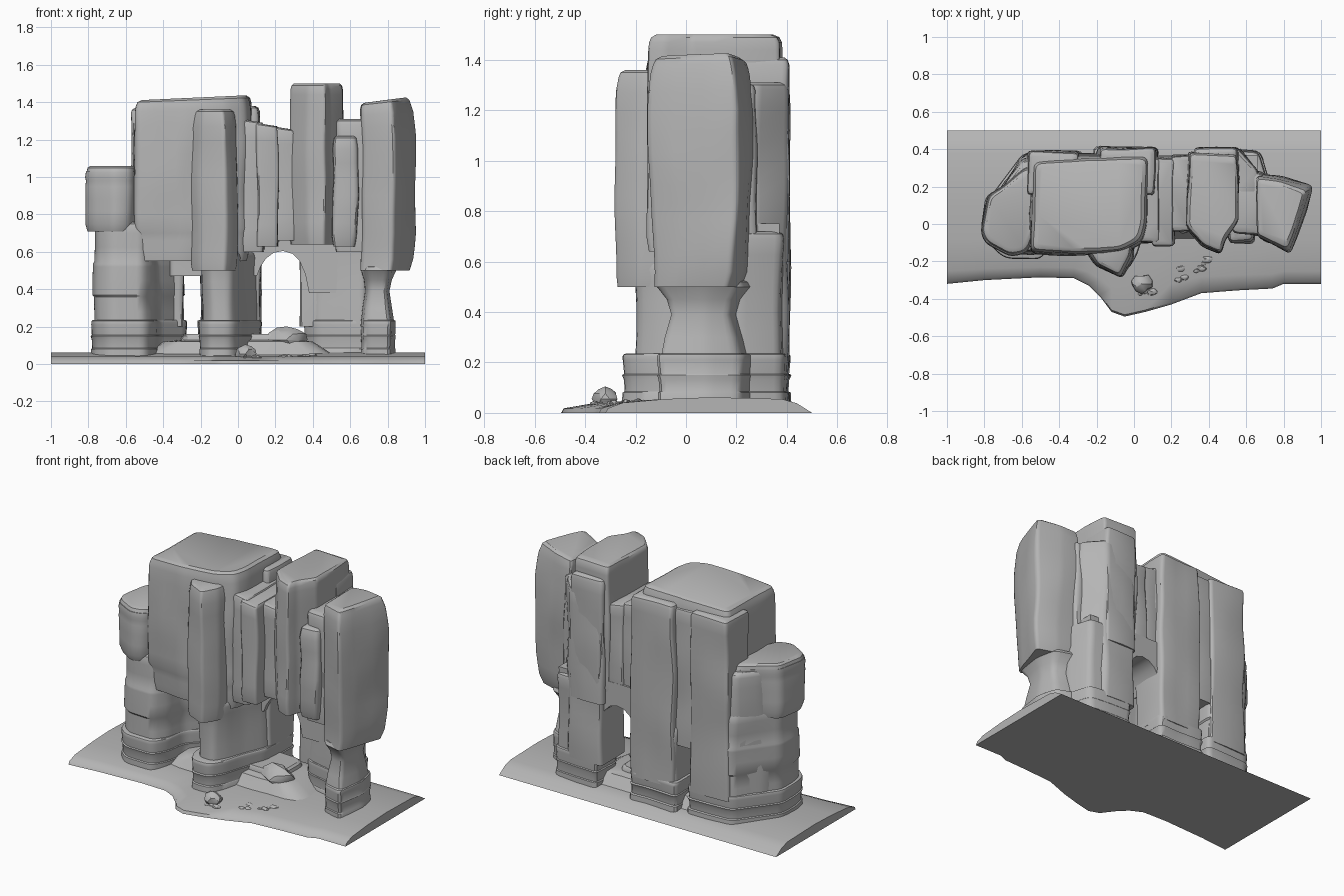
import bpy, bmesh, math, random
from mathutils import Vector, noise

random.seed(4)
if "Cube" in bpy.data.objects:
    bpy.data.objects.remove(bpy.data.objects["Cube"])

stone = bpy.data.materials.new("grey stone")
stone.use_nodes = True
GREY = (0.46, 0.46, 0.46, 1)
stone.diffuse_color = GREY
bsdf = stone.node_tree.nodes["Principled BSDF"]
bsdf.inputs["Base Color"].default_value = GREY
bsdf.inputs["Roughness"].default_value = 0.9


def finish(name, bm, angle=35):
    bmesh.ops.recalc_face_normals(bm, faces=bm.faces)
    mesh = bpy.data.meshes.new(name)
    bm.to_mesh(mesh)
    bm.free()
    mesh.materials.append(stone)
    ob = bpy.data.objects.new(name, mesh)
    bpy.context.collection.objects.link(ob)
    bpy.ops.object.select_all(action="DESELECT")
    bpy.context.view_layer.objects.active = ob
    ob.select_set(True)
    bpy.ops.object.shade_smooth_by_angle(angle=math.radians(angle))


def rounded(poly, radius):
    """Round the corners of a footprint and split its long sides."""
    pts = [Vector(p) for p in poly]
    out = []
    for i, p in enumerate(pts):
        a, b = pts[i - 1] - p, pts[(i + 1) % len(pts)] - p
        a = p + a.normalized() * min(radius, a.length * 0.4)
        b = p + b.normalized() * min(radius, b.length * 0.4)
        for t in (0, 0.33, 0.67, 1):
            out.append(a * (1 - t) ** 2 + p * 2 * t * (1 - t) + b * t * t)
    split = []
    for i, p in enumerate(out):
        q = out[(i + 1) % len(out)]
        n = max(1, int((q - p).length / 0.08))
        split += [p.lerp(q, k / n) for k in range(n)]
    return split


def rock(name, poly, levels, radius=0.035, rough=0.014, tilt=(0, 0), edge=0.03):
    """Loft a footprint through (z, scale, dx, dy) levels with a worn top edge."""
    ring = rounded(poly, radius)
    mid = sum(ring, Vector((0, 0))) / len(ring)
    size = sum((p - mid).length for p in ring) / len(ring)
    levels = [Vector(tuple(l) + (0,) * (4 - len(l))) for l in levels]
    top = levels.pop()
    for drop, inset in ((1, 0), (0.35, 0.25), (0, 0.9)):
        l = top.copy()
        l[0] -= edge * drop
        l[1] *= 1 - edge * inset / size
        levels.append(l)
    steps = [levels[0]]
    for a, b in zip(levels, levels[1:]):
        n = max(1, int((b[0] - a[0]) / 0.06))
        steps += [a.lerp(b, k / n) for k in range(1, n + 1)]
    seed = Vector((len(name), ord(name[0]) * 0.37, ord(name[-1]) * 0.21))
    z0, z1 = steps[0][0], steps[-1][0]
    bm = bmesh.new()
    rings = []
    for z, s, dx, dy in steps:
        row = []
        for p in ring:
            d = p - mid
            f = ((z - z0) / (z1 - z0)) ** 4
            co = Vector((mid.x + d.x * s + dx, mid.y + d.y * s + dy,
                         z + f * (d.x * tilt[0] + d.y * tilt[1])))
            w = noise.noise_vector(Vector((co.x * 5, co.y * 5, co.z * 3)) + seed) * rough
            row.append(bm.verts.new(co + Vector((w.x, w.y, 0))))
        rings.append(row)
    for lo, hi in zip(rings, rings[1:]):
        for i in range(len(ring)):
            j = (i + 1) % len(ring)
            bm.faces.new((lo[i], lo[j], hi[j], hi[i]))
    bm.faces.new(rings[0][::-1])
    bm.faces.new(rings[-1])
    finish(name, bm)


def box(x0, x1, y0, y1):
    return [(x0, y0), (x1, y0), (x1, y1), (x0, y1)]


def wall(name, profile, y0, y1):
    """Extrude an upright x-z profile from front to back."""
    bm = bmesh.new()
    face = bm.faces.new([bm.verts.new((x, y0, z)) for x, z in profile])
    moved = bmesh.ops.extrude_face_region(bm, geom=[face])["geom"]
    bmesh.ops.translate(bm, vec=(0, y1 - y0, 0),
                        verts=[g for g in moved if isinstance(g, bmesh.types.BMVert)])
    finish(name, bm, 40)


def boulder(name, center, size):
    bm = bmesh.new()
    bmesh.ops.create_icosphere(bm, subdivisions=2, radius=1)
    for v in bm.verts:
        v.co *= 1 + 0.35 * noise.noise(v.co * 1.3 + Vector(center) * 9)
        v.co = Vector(center) + Vector([a * b for a, b in zip(v.co, size)])
    finish(name, bm, 25)


# Ground slab: wavy front edge, gently raised middle, sloping back edge
front = [(-1, -.32), (-.8, -.3), (-.5, -.285), (-.32, -.29), (-.24, -.33), (-.18, -.39),
         (-.12, -.47), (-.05, -.495), (.06, -.47), (.2, -.43), (.36, -.37), (.55, -.355),
         (.74, -.345), (.8, -.32), (1, -.32)]
bm = bmesh.new()
rows = []
for x, y in front:
    section = [(y, 0), (y + .01, .018), (y * .6 - .06, .04), (-.08, .055),
               (.1, .062), (.38, .055), (.44, .038), (.5, 0)]
    rows.append([bm.verts.new((x, v, z)) for v, z in section])
for a, b in zip(rows, rows[1:]):
    for i in range(len(a)):
        j = (i + 1) % len(a)
        bm.faces.new((a[i], b[i], b[j], a[j]))
bm.faces.new(rows[0])
bm.faces.new(rows[-1])
finish("ground_slab", bm, 50)
rock("ground_mound", box(-.5, .5, -.08, .36),
     [(.03, 1.08), (.07, .95), (.12, .8), (.16, .6)], radius=.12)

# Legs, each on a layered foot
left_leg = [(-.77, 0), (-.75, -.1), (-.68, -.16), (-.5, -.16), (-.45, -.08), (-.43, .05),
            (-.29, .2), (-.29, .38), (-.59, .37), (-.77, .12)]
middle_leg = [(-.19, -.12), (-.15, -.2), (-.04, -.2), (.01, -.12), (.04, 0), (.1, .14),
              (.11, .4), (-.2, .4), (-.2, .15)]
right_back_leg = [(.37, .4), (.36, .22), (.42, .14), (.68, .08), (.72, .2), (.67, .38)]
right_front_leg = [(.68, -.08), (.81, -.11), (.84, .08), (.81, .21), (.67, .26), (.66, .05)]

rock("left_leg", left_leg, [(.2, 1), (.36, .99), (.37, 1.02), (.52, 1.01), (.535, 1.01),
                            (.55, .98), (.7, .98), (.76, .97)])
rock("middle_leg", middle_leg, [(.2, 1), (.32, .98), (.44, 1), (.52, 1.02), (.6, 1.03, 0, -.01)])
rock("right_back_leg", right_back_leg, [(.2, 1), (.4, .98), (.5, 1), (.72, 1.02)])
rock("right_front_leg", right_front_leg, [(.2, 1), (.3, .88), (.39, .74), (.45, .85), (.53, 1.08)])
for name, poly, grow, back in (("left_foot", left_leg, 1.06, -.008),
                               ("middle_foot", middle_leg, 1.11, -.025),
                               ("right_back_foot", right_back_leg, 1.06, 0),
                               ("right_front_foot", right_front_leg, 1.06, 0)):
    rock(name, poly, [(z, grow + k, 0, back) for z, k in
                      ((.02, .01), (.08, 0), (.085, -.03), (.13, -.02), (.15, .01),
                       (.155, -.02), (.21, 0), (.235, 0))], rough=.008, edge=.01)

# Left shoulder
rock("left_block", [(-.82, -.04), (-.79, -.1), (-.66, -.17), (-.58, -.15), (-.52, 0),
                    (-.52, .32), (-.59, .31), (-.7, .2), (-.79, .15)],
     [(.71, .93), (.75, 1), (.95, 1.01), (.98, .99), (1, 1.01), (1.03, .98), (1.06, .96)],
     rough=.012)
rock("left_rear_column", [(-.74, .1), (-.5, .1), (-.5, .35), (-.59, .35), (-.7, .22)],
     [(.2, 1.04), (.6, 1), (1.02, .96)])

# Main block with its front buttress and rear slabs
rock("main_block", [(-.56, -.15), (-.3, -.165), (-.04, -.14), (.05, -.1), (.07, 0), (.07, .36),
                    (-.2, .36), (-.54, .34)],
     [(.55, .91), (.6, .94), (.66, .95), (.7, .97), (.73, 1), (1, 1.01), (1.2, 1.01),
      (1.36, .99), (1.425, .97)], tilt=(.04, 0), edge=.035)
rock("front_buttress", [(-.25, -.15), (-.2, -.22), (-.07, -.28), (-.01, -.18), (0, 0), (-.22, 0)],
     [(.5, .97), (.54, 1.01), (.8, 1.02), (1.1, 1), (1.27, .99), (1.36, .92)], radius=.02)
rock("rear_left_slab", box(-.57, -.29, .15, .39), [(.2, 1), (.9, 1), (1.37, .98)], radius=.025)
rock("rear_middle_slab", box(-.19, .12, .15, .41), [(.2, 1), (.45, 1), (.9, 1.02, 0, -.004),
                                                   (1.38, .97)], radius=.025)
rock("rear_groove_fill", box(-.36, -.12, .1, .37), [(.47, 1), (1.36, 1)])

# Arched wall over the large opening
arch = [(.0, .5), (.1, .47), (.12, .52), (.15, .565), (.19, .595), (.24, .605), (.29, .59),
        (.33, .55), (.36, .48), (.38, .38), (.64, .38), (.66, .75), (.0, .75)]
wall("arch_wall", arch, .12, .37)

# Upright slabs in the saddle between the two tall blocks
for i, (x0, x1, y0, y1, top, low) in enumerate(((.02, .14, -.1, .36, 1.3, .6),
                                                (.1, .215, -.12, .36, 1.28, .63),
                                                (.2, .31, -.04, .37, 1.26, .66))):
    rock(f"saddle_slab_{i + 1}", box(x0, x1, y0, y1),
         [(low, .96), (low + .05, 1), (1, 1), (top, .99)], radius=.02, tilt=(-.15, 0), edge=.02)

# Tall tower, its rear slab and the lower ribs beside it
rock("tall_tower", [(.28, -.02), (.37, -.12), (.46, -.155), (.485, -.08), (.56, .02), (.555, .38),
                    (.29, .38)],
     [(.64, .96), (.7, 1), (1, 1), (1.3, 1), (1.44, .99), (1.5, .98)], radius=.02)
rock("tower_rear_slab", [(.32, .15), (.68, .15), (.67, .28), (.56, .405), (.33, .405)],
     [(.2, .98), (.5, .98), (.65, 1), (1, 1), (1.31, .97)], radius=.025)
rock("tower_rear_rib", box(.32, .56, .2, .405), [(.6, 1), (1, 1), (1.41, .98)], radius=.025)
rock("tower_side_block", box(.52, .7, -.06, .28), [(.6, .96), (.66, 1), (1, 1), (1.31, .98)])
rock("tower_front_rib", box(.5, .64, -.1, .1),
     [(.63, .85), (.68, .97), (.9, 1), (1, .95), (1.15, 1), (1.22, .92)], radius=.03)

# Leaning block at the right end
rock("right_end_block", [(.66, -.07), (.84, -.15), (.88, -.06), (.955, .2), (.8, .25), (.66, .27)],
     [(.5, .88, -.02, -.01), (.56, .93, -.01), (.7, .96), (.9, 1), (1.03, 1.02), (1.2, 1.01),
      (1.34, .96, -.01), (1.41, .92, -.015)], radius=.025, tilt=(.1, 0), edge=.035)

# Loose stones
boulder("arch_boulder", (.26, .03, .13), (.1, .07, .06))
boulder("front_boulder", (.04, -.32, .055), (.055, .05, .045))
for i in range(16):
    t = random.random()
    r = random.uniform(.008, .02)
    boulder(f"loose_chip_{i + 1}", (-.05 + .48 * t, -.38 + .18 * t + random.uniform(-.04, .04),
                                    .03 + .015 * t), (r * 1.6, r, r * .7))
